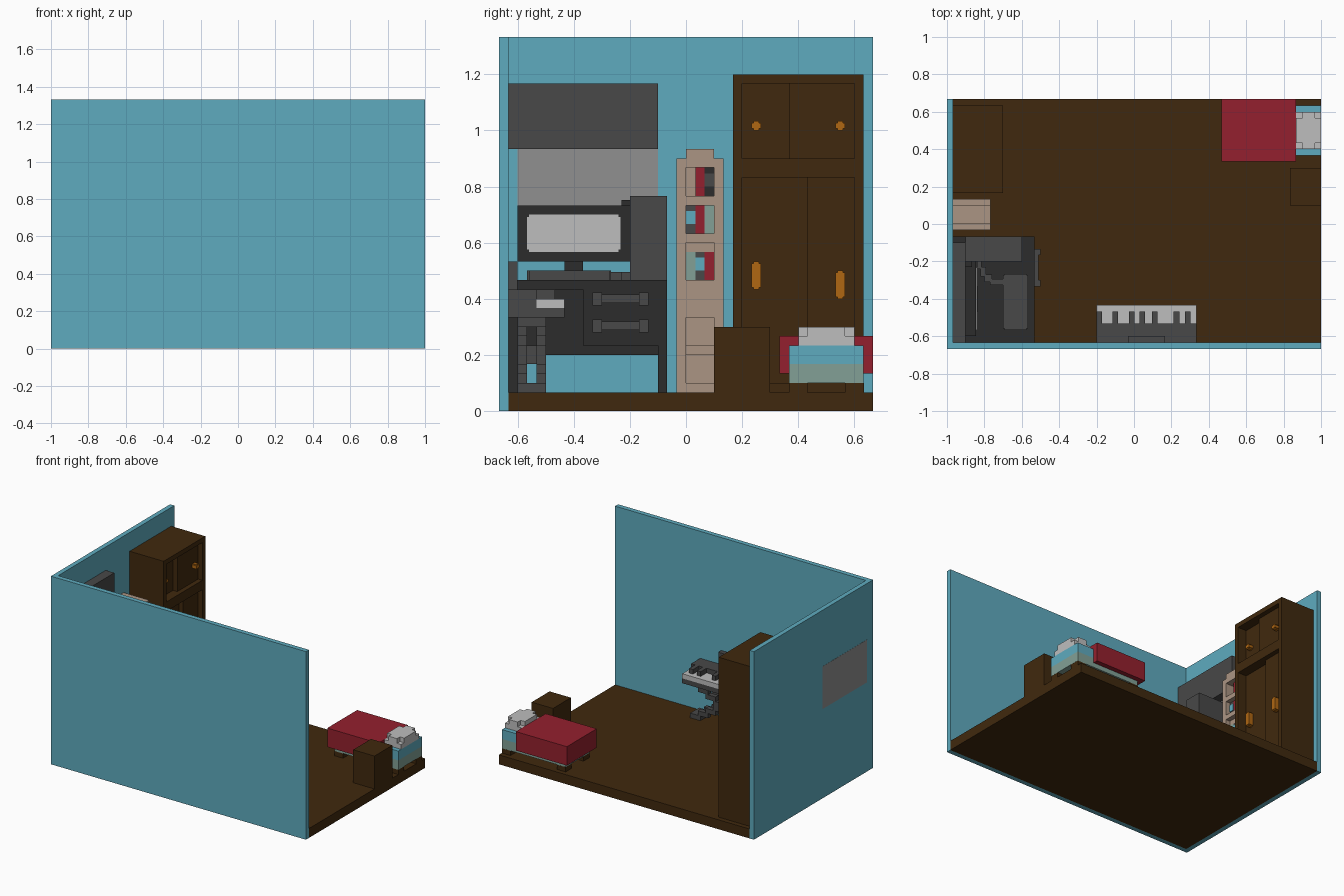
import bpy, bmesh
from mathutils import Vector

cube = bpy.data.objects.get("Cube")
if cube:
    bpy.data.objects.remove(cube, do_unlink=True)


def material(name, r, g, b):
    m = bpy.data.materials.new(name)
    m.use_nodes = True
    m.diffuse_color = (r, g, b, 1)
    m.node_tree.nodes["Principled BSDF"].inputs["Base Color"].default_value = (r, g, b, 1)
    return m


BLUE = material("wall blue", .114, .407, .521)
BROWN = material("dark wood", .051, .022, .0044)
RED = material("blanket red", .296, .0144, .0273)
GREY = material("dark grey", .065, .065, .065)
BLACK = material("charcoal", .025, .025, .025)
WHITE = material("off white", .515, .515, .515)
GLASS = material("window grey", .279, .279, .279)
BEIGE = material("beige wood", .407, .301, .227)
ORANGE = material("orange handle", .434, .136, .006)
SAGE = material("sage", .223, .352, .305)


def boxes(name, mat, *spans):
    """One object from boxes given as (x0, x1, y0, y1, z0, z1)."""
    bm = bmesh.new()
    for x0, x1, y0, y1, z0, z1 in spans:
        verts = bmesh.ops.create_cube(bm, size=1)["verts"]
        bmesh.ops.scale(bm, vec=(x1 - x0, y1 - y0, z1 - z0), verts=verts)
        mid = Vector(((x0 + x1) / 2, (y0 + y1) / 2, (z0 + z1) / 2))
        bmesh.ops.translate(bm, vec=mid, verts=verts)
    me = bpy.data.meshes.new(name)
    bm.to_mesh(me)
    bm.free()
    me.materials.append(mat)
    ob = bpy.data.objects.new(name, me)
    bpy.context.collection.objects.link(ob)
    return ob


U = 1 / 30      # thickness of boards and walls
W = -1 + U      # inner face of the left wall
F = -.6333      # inner face of the front wall
G = 2 * U       # top of the floor

# Room
boxes("floor", BROWN, (W, 1, F, .667, 0, G))
boxes("front_wall", BLUE, (-1, 1, -.667, F, 0, 1.333))
boxes("left_wall", BLUE, (-1, W, F, .667, 0, 1.333))
boxes("window_pane", GLASS, (-1.001, W + .002, -.6, -.1, .633, .935))
boxes("window_blind", GREY, (W, -.9, F, -.1, .933, 1.167))

# Desk
boxes("desk", BLACK,
      (W, -.533, F, -.067, .433, .467),
      (W, -.533, F, -.6, G, .433),
      (W, -.533, -.1, -.067, G, .433),
      (W, W + U, -.6, -.1, .2, .433),
      (W + U, -.533, -.367, -.1, .233, .433))
for z in (.307, .403):
    boxes("drawer_handle", GREY,
          (-.533, -.5, -.333, -.3, z - .027, z + .02),
          (-.533, -.5, -.167, -.133, z - .027, z + .02),
          (-.533, -.51, -.3, -.167, z - .018, z + .012))

# Computer
boxes("computer_tower", GREY, (-.9, -.6, -.2, -.067, .467, .767))
boxes("monitor", BLACK,
      (-.9, -.845, -.6, -.2, .533, .733),
      (-.9, -.867, -.433, -.367, .5, .533),
      (-.9, -.867, -.23, -.2, .733, .752))
boxes("monitor_stand", BLACK, (-.9, -.833, -.467, -.333, .467, .5))
boxes("monitor_screen", WHITE,
      (-.846, -.84, -.567, -.233, .575, .692),
      (-.846, -.84, -.56, -.24, .567, .7))
boxes("desk_keyboard", GREY,
      (-.7, -.567, -.56, -.273, .467, .5),
      (-.693, -.574, -.567, -.267, .467, .5))
boxes("keyboard_cable", GREY,
      (-.84, -.815, -.24, -.2, .467, .495),
      (-.82, -.79, -.28, -.23, .467, .495),
      (-.8, -.76, -.31, -.27, .467, .495),
      (-.77, -.69, -.325, -.295, .467, .495))

# Bookshelf
shelf_front = -.767
bays = [(.1, .2), (.233, .333), (.467, .567), (.6, .633), (.633, .733), (.767, .867)]
boxes("bookshelf", BEIGE,
      (W, shelf_front, -.033, 0, G, .9),
      (W, shelf_front, .1, .133, G, .9),
      (W, W + U, 0, .1, G, .9),
      (W, shelf_front, 0, .1, .9, .933),
      (W, shelf_front, 0, .1, G, .1),
      (W, -.8, 0, .1, .2, .233),
      (W, shelf_front, 0, .1, .333, .467),
      (W, -.8, 0, .1, .567, .6),
      (W, shelf_front, 0, .1, .6, .633),
      (W, shelf_front, 0, .1, .733, .767),
      (W, shelf_front, 0, .1, .867, .9))


def book(mat, slot, shelf, band=None):
    y, h = slot * U, .1
    boxes("book", mat, (W + U, -.8, y, y + U, shelf, shelf + h))
    if band:
        boxes("book_label", band, (-.801, -.796, y, y + U, shelf + .033, shelf + .08))


book(RED, 1, .767)
book(BLACK, 2, .767, GREY)
book(GREY, 0, .633, BLUE)
book(RED, 1, .633)
book(SAGE, 2, .633)
book(SAGE, 0, .467)
book(GREY, 1, .467, BLUE)
book(RED, 2, .467)

# Wardrobe with sliding doors, the back-side doors sit one board further out
boxes("wardrobe_frame", BROWN,
      (W, -.7, .167, .2, G, 1.2),
      (W, -.7, .6, .633, G, 1.2),
      (W, -.7, .2, .6, 1.167, 1.2),
      (W, -.7, .2, .6, .833, .9),
      (W, -.7, .2, .6, G, .1))
for name, split, z0, z1 in (("upper", .367, .9, 1.167), ("lower", .433, .1, .833)):
    boxes(name + "_inner_door", BROWN, (W, -.767, .2, split, z0, z1))
    boxes(name + "_outer_door", BROWN, (W, -.733, split, .6, z0, z1))
for y, x, z in ((.25, -.767, .483), (.55, -.733, .45)):
    boxes("long_door_handle", ORANGE,
          (x, x + U, y - .017, y + .017, z - .043, z + .043),
          (x, x + .03, y - .01, y + .01, z - .05, z + .05))
    boxes("door_knob", ORANGE,
          (x, x + U, y - .017, y + .017, 1.007, 1.027),
          (x, x + .03, y - .01, y + .01, 1, 1.034))

# Bed
boxes("bed_base", SAGE, (.5, 1, .367, .633, .1, .167))
boxes("mattress", BLUE, (.5, 1, .367, .633, .167, .233))
boxes("bed_legs", BROWN, *[(x, x + G, y, y + G, G, .1)
                           for x in (.5, .933) for y in (.367, .567)])
boxes("blanket", RED, (.467, .867, .333, .667, .133, .267))
boxes("pillow", WHITE,
      (.867, 1, .4, .6, .233, .267),
      (.867, 1, .433, .567, .267, .3),
      (.9, .967, .4, .6, .267, .3))
boxes("nightstand", BROWN, (.833, 1, .1, .3, G, .3))

# Electric piano
boxes("piano_body", GREY,
      (-.2, .333, F, -.533, .333, .433),
      (-.2, .333, -.533, -.433, .333, .367))
boxes("white_keys", WHITE, (-.2, .333, -.533, -.433, .367, .4))
boxes("black_keys", GREY, *[(x - .015, x + .015, -.533, -.467, .4, .433)
                            for x in (-.185, -.1, -.013, .045, .11, .227, .287)])
boxes("music_rest", GREY, (-.033, .167, F, -.6, .433, .533))

# Crossed stepped legs of the piano stand
steps = []
for y in (-.6, -.533):
    for i in range(8):
        for side in (-1, 1):
            x = .067 + side * (i - 3.5) * .06
            z = G + i * U
            steps.append((x - .04, x + .04, y, y + U, z, z + U))
for x, z in ((-.143, G), (.277, G), (.067, .167), (.067, .2), (-.143, .3), (.277, .3)):
    steps.append((x - .04, x + .04, -.567, -.533, z, z + U))
boxes("piano_stand", GREY, *steps)
